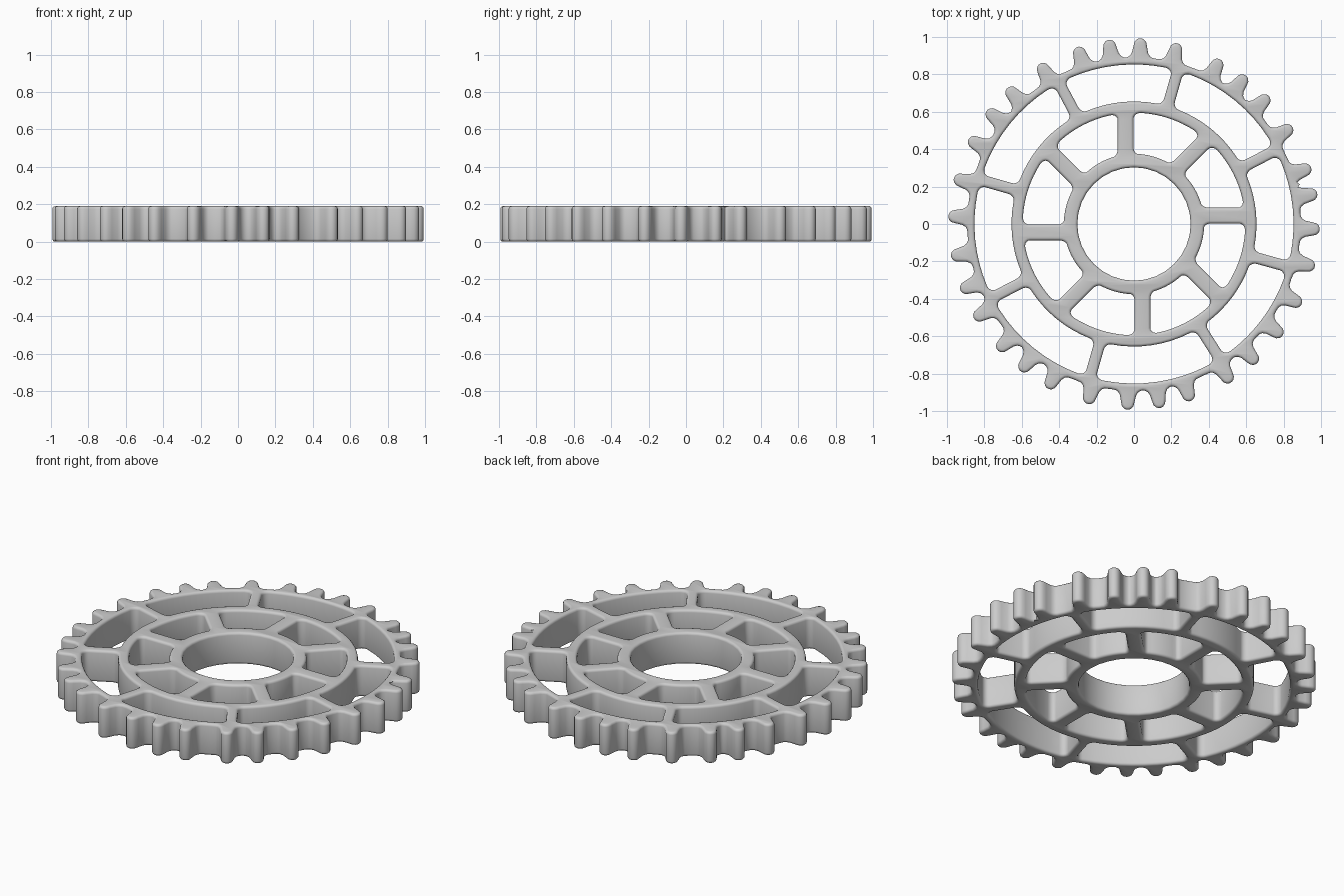
import bpy
from math import sin, cos, asin, radians, pi

if "Cube" in bpy.data.objects:
    bpy.data.objects.remove(bpy.data.objects["Cube"])

HEIGHT, BEVEL = 0.19, 0.015
ROOT, TIP = 0.893, 0.993

# slightly irregular tooth and spoke directions, in degrees
TEETH = [-1.6, 9.4, 17.6, 31.5, 43.5, 53, 62.4, 76.5, 88, 97.8, 107.7, 120.4, 133, 142.4,
         152.9, 165.8, 177.6, 190, 200.8, 210.6, 222.8, 232.4, 242.4, 255.6, 268, 278,
         287.7, 301.4, 311.4, 323, 334.4, 346.7]
OUTER_SPOKES = [27.5, 74, 118, 164, 207.5, 254, 302.5, 344.5]
INNER_SPOKES = [i * 45 for i in range(8)]


def polar(r, a):
    return (r * cos(a), r * sin(a))


def circle(r, n):
    return [polar(r, 2 * pi * i / n) for i in range(n)]


def toothed_outline():
    # rounded tooth cross-section: (radius, half width)
    side = [(ROOT, .066), (ROOT + .008, .053), (ROOT + .025, .043), (TIP - .04, .036),
            (TIP - .018, .031), (TIP - .005, .019), (TIP, .007)]
    tooth = [(r, -w) for r, w in side] + [(r, w) for r, w in reversed(side)]
    pts = []
    for i, deg in enumerate(TEETH):
        a = radians(deg)
        for r, w in tooth:
            pts.append(polar(r, a + w / r))
        nxt = radians(TEETH[(i + 1) % len(TEETH)] + (360 if i == len(TEETH) - 1 else 0))
        pts.append(polar(ROOT - .002, (a + nxt) / 2))
    return pts


def window(a, b, r0, r1, width, shift, fillet):
    """Rounded opening between two parallel-sided spokes at angles a and b."""
    def place(s, t):
        r = r0 + t
        lo = a + asin((shift + width / 2) / r)
        hi = b + asin((shift - width / 2) / r)
        return polar(r, lo + (hi - lo) * s / length)
    length, h, f = (b - a) * (r0 + r1) / 2 - width, r1 - r0, fillet
    corners = [(length - f, h - f), (f, h - f), (f, f), (length - f, f)]
    pts = []
    for q, (cx, cy) in enumerate(corners):
        for k in range(6):
            ang = (q + k / 5) * pi / 2
            pts.append(place(cx + f * cos(ang), cy + f * sin(ang)))
        if q in (0, 2):
            t, (nx, _) = (h if q == 0 else 0), corners[q + 1]
            for k in range(1, 8):
                pts.append(place(cx + (nx - cx) * k / 8, t))
    return pts


def ring_of_windows(spokes, *args):
    ends = spokes[1:] + [spokes[0] + 360]
    return [window(radians(a), radians(b), *args) for a, b in zip(spokes, ends)]


# toothed rim, bore, and two rings of openings as one filled profile
outlines = [toothed_outline(), circle(0.303, 32)]
outlines += ring_of_windows(OUTER_SPOKES, 0.655, 0.853, 0.06, 0.0, 0.035)
outlines += ring_of_windows(INNER_SPOKES, 0.375, 0.595, 0.085, 0.045, 0.032)

curve = bpy.data.curves.new("gear_wheel", 'CURVE')
curve.dimensions, curve.fill_mode = '2D', 'BOTH'
for pts in outlines:
    spline = curve.splines.new('POLY')
    spline.points.add(len(pts) - 1)
    for p, (x, y) in zip(spline.points, pts):
        p.co = (x, y, 0, 1)
    spline.use_cyclic_u = True

# thickness with rounded edges
curve.extrude = HEIGHT / 2 - BEVEL
curve.bevel_depth, curve.bevel_resolution = BEVEL, 2
curve.offset = -BEVEL

gear = bpy.data.objects.new("gear_wheel", curve)
gear.location.z = HEIGHT / 2
bpy.context.collection.objects.link(gear)
bpy.context.view_layer.objects.active = gear
gear.select_set(True)
bpy.ops.object.convert(target='MESH')

# weld the caps to the sides and smooth
bpy.ops.object.mode_set(mode='EDIT')
bpy.ops.mesh.select_all(action='SELECT')
bpy.ops.mesh.remove_doubles(threshold=0.0003)
bpy.ops.mesh.normals_make_consistent(inside=False)
bpy.ops.object.mode_set(mode='OBJECT')
bpy.ops.object.shade_smooth_by_angle(angle=radians(40))
